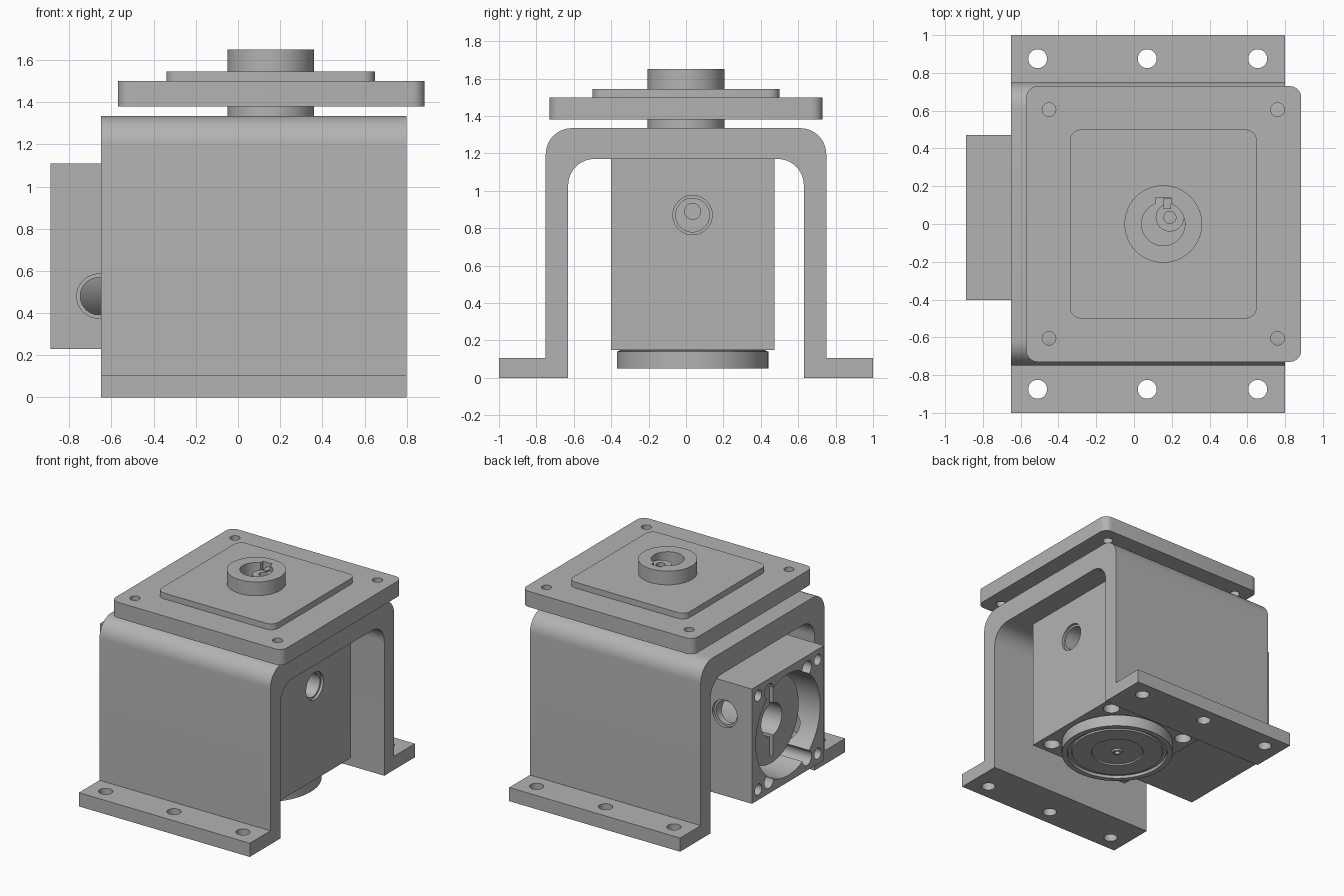
import bpy, bmesh, math
from mathutils import Vector, Matrix

if "Cube" in bpy.data.objects:
    bpy.data.objects.remove(bpy.data.objects["Cube"], do_unlink=True)

steel = bpy.data.materials.new("machined grey")
steel.use_nodes = True
GREY = (0.45, 0.45, 0.45, 1)
steel.diffuse_color = GREY
steel.node_tree.nodes["Principled BSDF"].inputs["Base Color"].default_value = GREY

AXES = {"x": Matrix.Rotation(math.pi / 2, 3, "Y"),
        "y": Matrix.Rotation(-math.pi / 2, 3, "X"),
        "z": Matrix.Identity(3)}


def finish(name, bm):
    bmesh.ops.recalc_face_normals(bm, faces=bm.faces)
    mesh = bpy.data.meshes.new(name)
    bm.to_mesh(mesh)
    bm.free()
    mesh.materials.append(steel)
    ob = bpy.data.objects.new(name, mesh)
    bpy.context.collection.objects.link(ob)
    return ob


def box(name, lo, hi, corner=0):
    """Box between two corners, optionally with rounded upright edges."""
    lo, hi = Vector(lo), Vector(hi)
    bm = bmesh.new()
    bmesh.ops.create_cube(bm, size=1)
    for v in bm.verts:
        v.co = Vector([a + (c + 0.5) * (b - a) for a, b, c in zip(lo, hi, v.co)])
    if corner:
        upright = [e for e in bm.edges if abs(e.verts[0].co.z - e.verts[1].co.z) > 1e-4]
        bmesh.ops.bevel(bm, geom=upright, offset=corner, segments=6, profile=0.5, affect="EDGES")
    return finish(name, bm)


def rod(name, centre, radius, length, axis="z", tip=None, sides=48):
    """Cylinder or cone centred on a point."""
    bm = bmesh.new()
    bmesh.ops.create_cone(bm, cap_ends=True, segments=sides, radius1=radius,
                          radius2=radius if tip is None else tip, depth=length)
    bmesh.ops.rotate(bm, verts=bm.verts, matrix=AXES[axis])
    bmesh.ops.translate(bm, verts=bm.verts, vec=centre)
    return finish(name, bm)


def lathe(name, centre, profile, sides=64):
    bm = bmesh.new()
    pts = [bm.verts.new((r, 0, z)) for r, z in profile]
    edges = [bm.edges.new(p) for p in zip(pts, pts[1:])]
    bmesh.ops.spin(bm, geom=pts + edges, cent=(0, 0, 0), axis=(0, 0, 1),
                   angle=math.tau, steps=sides)
    bmesh.ops.remove_doubles(bm, verts=bm.verts, dist=1e-4)
    bmesh.ops.translate(bm, verts=bm.verts, vec=centre)
    return finish(name, bm)


def cut(ob, *cutters):
    for c in cutters:
        c.hide_render = True
        mod = ob.modifiers.new("cut", "BOOLEAN")
        mod.operation, mod.solver, mod.object = "DIFFERENCE", "EXACT", c
        bpy.context.view_layer.objects.active = ob
        bpy.ops.object.modifier_apply(modifier=mod.name)
        bpy.data.objects.remove(c, do_unlink=True)


def hole(*args, **kw):
    return rod("hole_cutter", *args, **kw)


def arc(cy, cz, r, start, steps=10):
    """Quarter arc running clockwise from the start angle."""
    turns = [math.radians(start - 90 * i / steps) for i in range(steps + 1)]
    return [(cy + r * math.cos(a), cz + r * math.sin(a)) for a in turns]


# Bent bracket with two feet, extruded along x
X0, X1 = -0.65, 0.80
R = 0.14
half = arc(0.75 - R, 1.335 - R, R, 90) + [(0.75, 0.105), (1, 0.105), (1, 0), (0.63, 0)]
half += arc(0.63 - R, 1.17 - R, R, 90)[::-1]
outline = half + [(-y, z) for y, z in reversed(half)]
bm = bmesh.new()
face = bm.faces.new([bm.verts.new((X0, y, z)) for y, z in outline])
ext = bmesh.ops.extrude_face_region(bm, geom=[face])["geom"]
bmesh.ops.translate(bm, verts=[g for g in ext if isinstance(g, bmesh.types.BMVert)],
                    vec=(X1 - X0, 0, 0))
bracket = finish("bracket", bm)
cut(bracket, *[hole((x, y, 0.05), 0.05, 0.3, sides=32)
               for x in (-0.51, 0.07, 0.655) for y in (-0.875, 0.875)])

# Top plate, raised pad and hollow collar
SX = 0.155
plate = box("top_plate", (-0.57, -0.73, 1.38), (0.885, 0.73, 1.5), 0.06)
cut(plate, *[hole((SX + sx * 0.605, sy * 0.605, 1.44), 0.036, 0.3, sides=32)
             for sx in (-1, 1) for sy in (-1, 1)])
pad = box("raised_pad", (-0.34, -0.5, 1.48), (0.65, 0.5, 1.545), 0.06)
collar = rod("collar", (SX, 0, 1.49), 0.205, 0.32, sides=64)
for part in (plate, pad, collar):
    cut(part, hole((SX, 0, 1.5), 0.115, 0.6),
        box("keyway_cutter", (SX - 0.04, 0, 1.2), (SX + 0.04, 0.14, 1.8)))

# Output shaft with its key
CX, CY = 0.19, 0.035
shaft = rod("output_shaft", (CX, CY, 1.47), 0.075, 0.28)
cut(shaft, hole((CX, CY, 1.61), 0.032, 0.1, sides=24))
box("shaft_key", (SX, 0.08, 1.33), (SX + 0.04, 0.138, 1.62))

# Gear housing with access hole and corner screw holes underneath
W = 0.437
housing = box("gear_housing", (CX - W, CY - W, 0.15), (CX + W, CY + W, 1.17))
END = CX + W
cut(housing, hole((END, CY, 0.87), 0.105, 0.04, "x"),
    hole((END, CY, 0.87), 0.09, 0.44, "x"),
    *[hole((CX + sx * 0.34, CY + sy * 0.34, 0.15), 0.06, 0.2, sides=32)
      for sx in (-1, 1) for sy in (-1, 1)])
rod("clamp_screw", (END - 0.2, CY, 0.89), 0.045, 0.1, "x", sides=24)

# Round flange below the housing, with stepped rings
lathe("bottom_flange", (CX, CY, 0),
      [(0, 0.17), (0.39, 0.17), (0.39, 0.145), (0.405, 0.14), (0.405, 0.05), (0.365, 0.05),
       (0.36, 0.07), (0.335, 0.07), (0.33, 0.058), (0.19, 0.058), (0.185, 0.068),
       (0.04, 0.068), (0.035, 0.055), (0.02, 0.055), (0.02, 0.09), (0, 0.09)])

# Square input adapter with deep bore, screw holes and side access holes
AX, AZ = -0.89, 0.67
adapter = box("input_adapter", (AX, CY - W, 0.23), (CX - W + 0.01, CY + W, 1.11))
cut(adapter, hole((AX, CY, AZ), 0.39, 0.8, "x", sides=64))
for sy in (-1, 1):
    for sz in (-1, 1):
        cut(adapter, hole((AX, CY + sy * 0.36, AZ + sz * 0.36), 0.042, 0.3, "x", sides=24),
            hole((AX, CY + sy * 0.23, AZ + sz * 0.345), 0.056, 0.5, "x", sides=24))
for side, z in ((-1, 0.48), (1, 0.86)):
    cut(adapter, hole((-0.66, CY + side * W, z), 0.105, 0.04, "y"),
        hole((-0.66, CY + side * W * 0.8, z), 0.088, 0.4, "y"))

# Split clamping hub inside the adapter
hub = rod("clamping_hub", (-0.6, CY, AZ), 0.33, 0.3, "x", sides=64)
cut(hub, hole((-0.75, CY, AZ), 0.125, 0.4, "x"),
    box("slot_cutter", (-0.8, CY - 0.018, AZ - 0.28), (-0.6, CY + 0.018, AZ + 0.28)))

# Smooth the round walls, keep the edges sharp
bpy.ops.object.select_all(action="DESELECT")
for ob in bpy.context.scene.objects:
    if ob.type == "MESH":
        ob.select_set(True)
        bpy.context.view_layer.objects.active = ob
bpy.ops.object.shade_smooth_by_angle(angle=math.radians(30))
